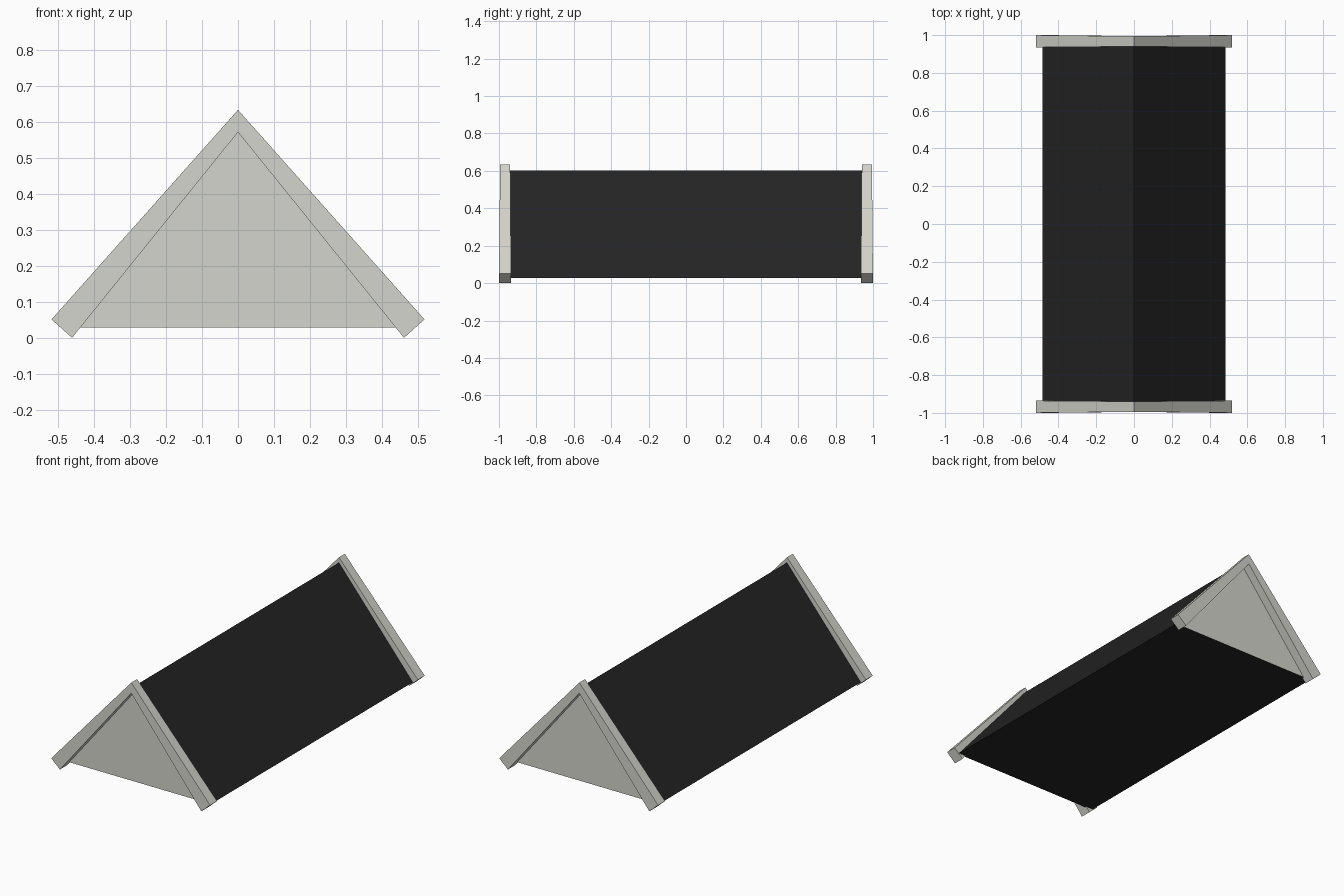
import bpy

if "Cube" in bpy.data.objects:
    bpy.data.objects.remove(bpy.data.objects["Cube"])

def material(name, rgb):
    m = bpy.data.materials.new(name)
    m.diffuse_color = (*rgb, 1)
    m.use_nodes = True
    m.node_tree.nodes["Principled BSDF"].inputs["Base Color"].default_value = m.diffuse_color
    return m

black = material("roof black", (0.018, 0.018, 0.018))
grey = material("trim light grey", (0.66, 0.66, 0.61))

def extrude_profile(name, profile, y_front, y_back, mats):
    """Closed solid from an x-z profile; y_front and y_back give depth by height."""
    n = len(profile)
    verts = [(x, y_front(z), z) for x, z in profile]
    verts += [(x, y_back(z), z) for x, z in profile]
    faces = [tuple(range(n)), tuple(reversed(range(n, 2 * n)))]
    faces += [(i, i + n, (i + 1) % n + n, (i + 1) % n) for i in range(n)]
    mesh = bpy.data.meshes.new(name)
    mesh.from_pydata(verts, [], faces)
    for m in mats:
        mesh.materials.append(m)
    mesh.update()
    ob = bpy.data.objects.new(name, mesh)
    bpy.context.collection.objects.link(ob)
    return ob

# Roof body: black slopes and underside, grey gable ends
body = extrude_profile("roof_body", [(-0.485, 0.028), (0.485, 0.028), (0, 0.602)],
                       lambda z: -0.945, lambda z: 0.945, [black, grey])
for p in body.data.polygons:
    p.material_index = 1 if abs(p.normal.y) > 0.9 else 0

# Gable trim boards: one chevron at each end, slightly thinner at the ridge
chevron = [(-0.518, 0.051), (-0.461, 0.0), (0, 0.571),
           (0.461, 0.0), (0.518, 0.051), (0, 0.633)]

def outer(z):
    return 1.0 - 0.006 * z / 0.633

def inner(z):
    return 0.935 + 0.005 * z / 0.633

extrude_profile("front_gable_trim", chevron,
                lambda z: -outer(z), lambda z: -inner(z), [grey])
extrude_profile("back_gable_trim", chevron, inner, outer, [grey])
